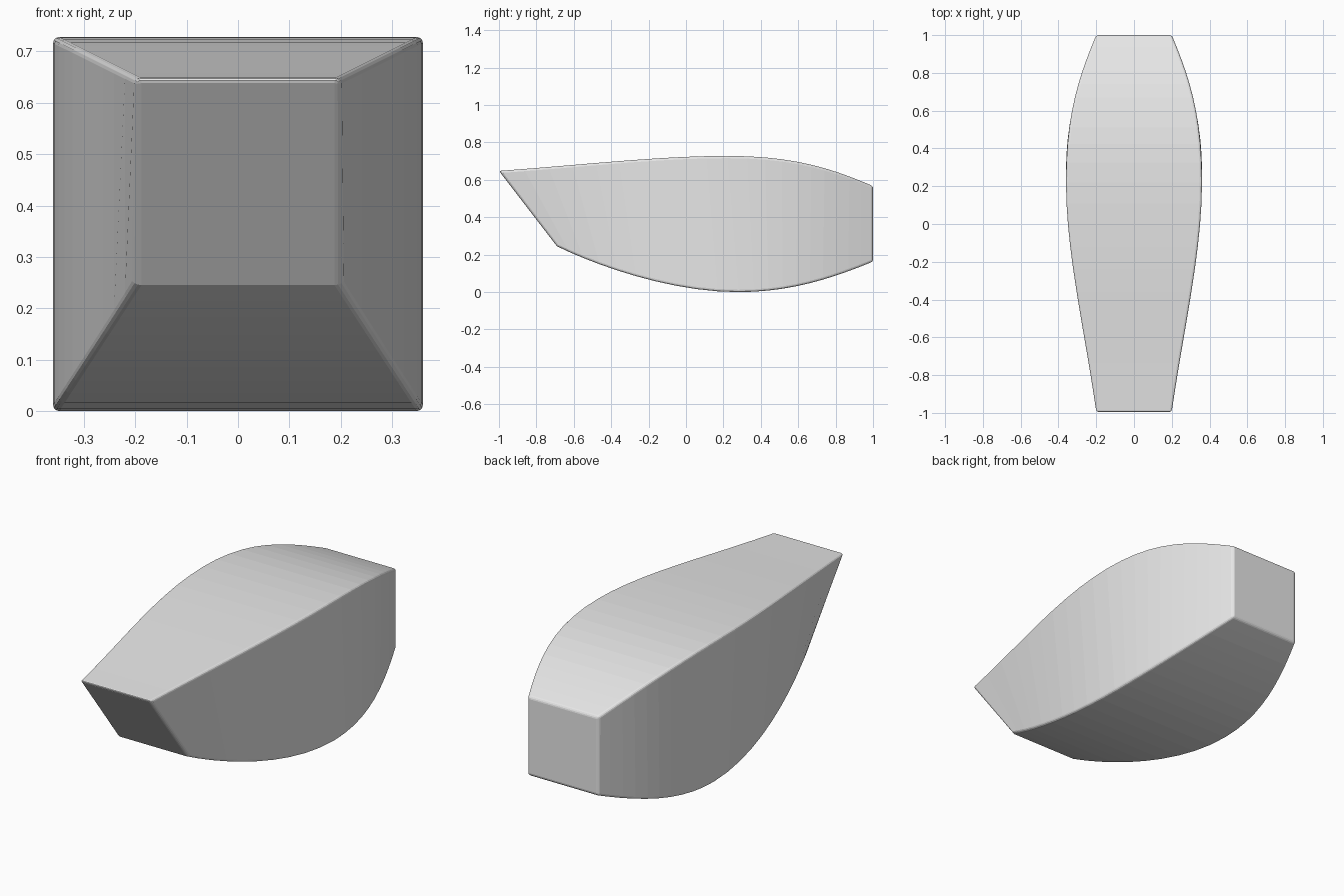
import bpy, bmesh, math
from mathutils import Vector
from mathutils.geometry import interpolate_bezier

cube = bpy.data.objects.get("Cube")
if cube:
    bpy.data.objects.remove(cube, do_unlink=True)

STEPS = 10            # bands in each half of the hull
END, MID = 0.2, 0.36  # half widths at the ends and the widest station


def rail(ys, swell, z_front, z_mid, z_back):
    """One long edge: swells from the front to the middle, then tapers to the back."""
    points = []
    for part, z_end in ((0, z_front), (1, z_back)):
        controls = []
        for y, s in zip(ys[part], swell[part]):
            controls.append(Vector((END + (MID - END) * s, y, z_end + (z_mid - z_end) * s)))
        a, b, c, d = controls
        half = interpolate_bezier(a, b, c, d, STEPS + 1)
        points += half[part:]  # skip the shared middle station
    return points


swell = ((0, 0.4, 1, 1), (1, 1, 0.55, 0))
top = rail(((-1, -0.55, -0.15, 0.22), (0.22, 0.59, 0.79, 1)), swell, 0.648, 0.728, 0.567)
bottom = rail(((-0.69, -0.49, -0.09, 0.28), (0.28, 0.56, 0.78, 1)), swell, 0.245, 0.0, 0.163)

# Hull: four mirrored rails lofted into a closed body
bm = bmesh.new()
rings = []
for t, b in zip(top, bottom):
    corners = ((-b.x, b.y, b.z), (b.x, b.y, b.z), (t.x, t.y, t.z), (-t.x, t.y, t.z))
    rings.append([bm.verts.new(c) for c in corners])
for r, n in zip(rings, rings[1:]):
    for i in range(4):
        j = (i + 1) % 4
        bm.faces.new((r[i], r[j], n[j], n[i]))
bm.faces.new(rings[0])
bm.faces.new(rings[-1])
bmesh.ops.recalc_face_normals(bm, faces=bm.faces)
mesh = bpy.data.meshes.new("hull")
bm.to_mesh(mesh)
bm.free()
hull = bpy.data.objects.new("hull", mesh)
bpy.context.collection.objects.link(hull)

# Softened corners
bevel = hull.modifiers.new("soft_edges", "BEVEL")
bevel.width = 0.012
bevel.segments = 3
bevel.limit_method = "ANGLE"
bevel.angle_limit = math.radians(35)

# Plain grey
grey = bpy.data.materials.new("light_grey")
grey.use_nodes = True
colour = (0.8, 0.8, 0.8, 1)
grey.diffuse_color = colour
grey.node_tree.nodes["Principled BSDF"].inputs["Base Color"].default_value = colour
mesh.materials.append(grey)
